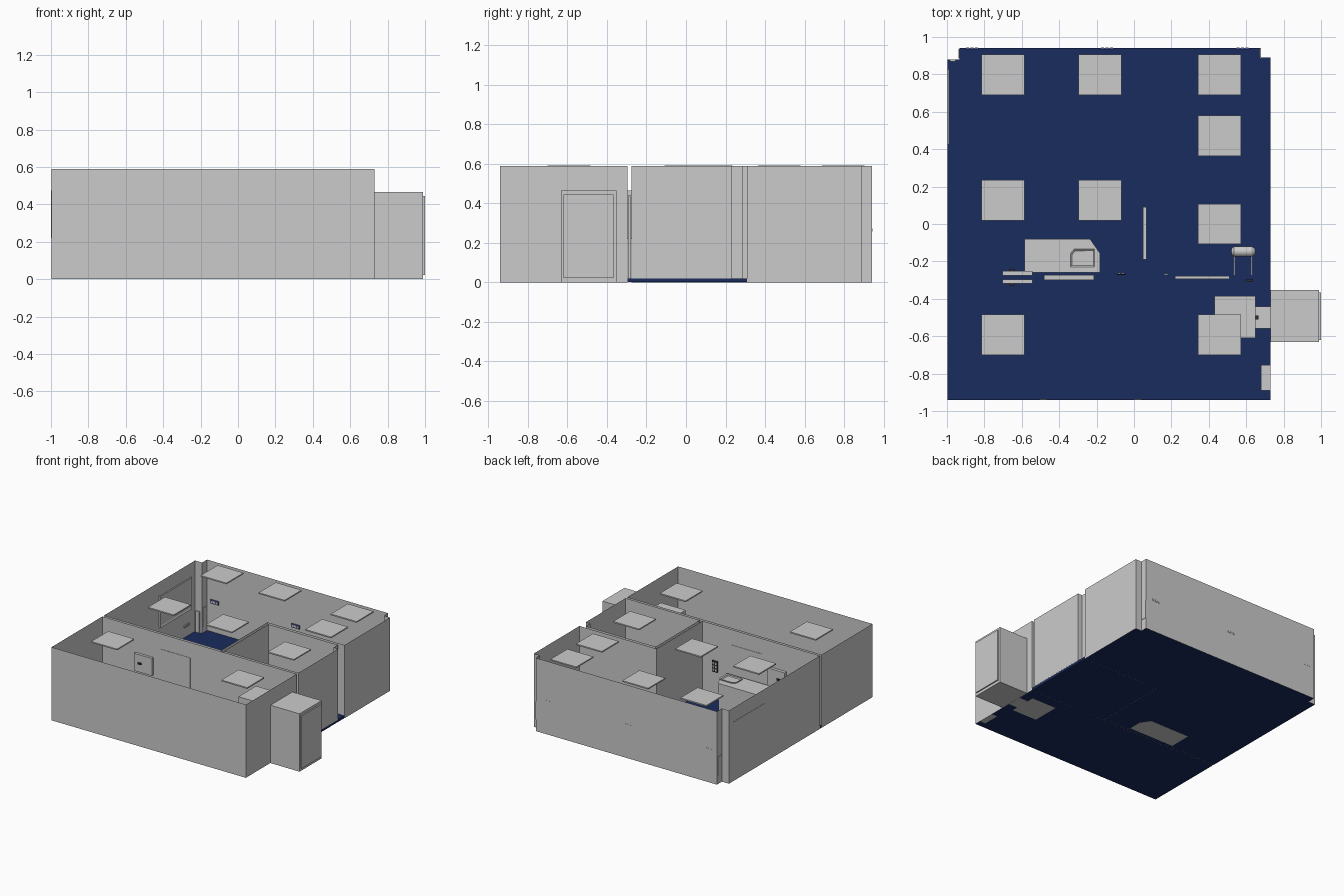
import bpy, bmesh, math

H = 0.588      # wall height
SLAB = 0.02    # floor thickness


def material(name, rgb):
    m = bpy.data.materials.new(name)
    m.diffuse_color = (*rgb, 1)
    return m


BLUE = material("floor_blue", (0.01, 0.025, 0.11))
DARK = material("dark_plate", (0.03, 0.03, 0.03))
NAVY = material("socket_blue", (0.08, 0.1, 0.3))


def finish(name, bm, mat=None):
    bmesh.ops.recalc_face_normals(bm, faces=bm.faces)
    me = bpy.data.meshes.new(name)
    bm.to_mesh(me)
    bm.free()
    ob = bpy.data.objects.new(name, me)
    bpy.context.collection.objects.link(ob)
    if mat:
        me.materials.append(mat)
    return ob


def prism(name, pts, z0, z1, mat=None, caps=True):
    """Outline raised from z0 to z1; without caps it is a ring of wall sheets."""
    bm = bmesh.new()
    low = [bm.verts.new((x, y, z0)) for x, y in pts]
    top = [bm.verts.new((x, y, z1)) for x, y in pts]
    n = len(pts)
    for i in range(n):
        j = (i + 1) % n
        bm.faces.new((low[i], low[j], top[j], top[i]))
    if caps:
        bm.faces.new(low[::-1])
        bm.faces.new(top)
    return finish(name, bm, mat)


def box(name, x0, x1, y0, y1, z0, z1, mat=None):
    return prism(name, [(x0, y0), (x1, y0), (x1, y1), (x0, y1)], z0, z1, mat)


def inset_top(ob, thick, depth, axis):
    """Inset the face that points furthest along axis and push it by depth."""
    bm = bmesh.new()
    bm.from_mesh(ob.data)
    bm.normal_update()
    f = max(bm.faces, key=lambda f: f.normal[axis])
    bmesh.ops.inset_region(bm, faces=[f], thickness=thick)
    for v in f.verts:
        v.co[axis] += depth
    bm.to_mesh(ob.data)
    bm.free()


# Rooms: three closed rings of wall sheets with narrow gaps between them
front_room = [(-0.998, -0.943), (0.73, -0.943), (0.73, -0.297), (-0.998, -0.297)]
main_room = [(-0.998, -0.275), (0.045, -0.275), (0.045, 0.31), (0.73, 0.31),
             (0.73, 0.89), (0.675, 0.89), (0.675, 0.943), (-0.935, 0.943),
             (-0.935, 0.88), (-0.998, 0.88)]
wash_room = [(0.07, -0.275), (0.73, -0.275), (0.73, 0.23), (0.69, 0.23),
             (0.69, 0.285), (0.07, 0.285)]
prism("front_room_walls", front_room, 0, H, caps=False)
prism("main_room_walls", main_room, 0, H, caps=False)
prism("wash_room_walls", wash_room, SLAB, H, caps=False)

# Floor slab under all rooms
prism("floor", [(-0.997, -0.942), (0.729, -0.942), (0.729, 0.889), (0.674, 0.889),
                (0.674, 0.942), (-0.934, 0.942), (-0.934, 0.879), (-0.997, 0.879)],
      0.001, SLAB, BLUE)

# Ceiling light panels
for i, (x, y) in enumerate([(-0.70, 0.797), (-0.183, 0.797), (0.457, 0.797),
                            (0.457, 0.472), (-0.70, 0.128), (-0.183, 0.128),
                            (0.457, 0.0), (-0.70, -0.592), (0.457, -0.592)]):
    box(f"ceiling_light_{i}", x - 0.115, x + 0.115, y - 0.108, y + 0.108, 0.58, 0.59)

# Outside unit with framed door
box("outside_unit", 0.731, 0.99, -0.632, -0.353, 0, 0.465)
box("outside_unit_door", 0.99, 1.0, -0.62, -0.367, 0.022, 0.445)

# Cabinet and its duct through to the outside unit
box("cabinet", 0.43, 0.65, -0.61, -0.385, 0, 0.445)
box("cabinet_duct", 0.65, 0.73, -0.56, -0.44, 0, 0.35)
box("duct_knob", 0.65, 0.665, -0.51, -0.49, 0.35, 0.37, DARK)
box("low_cupboard", 0.68, 0.729, -0.89, -0.755, 0, 0.2)

# Counter with cut corner and a recessed sink
prism("counter", [(-0.585, -0.26), (-0.183, -0.26), (-0.183, -0.155),
                  (-0.235, -0.08), (-0.585, -0.08)], 0, 0.235)
sink = prism("sink", [(-0.34, -0.23), (-0.21, -0.23), (-0.21, -0.135), (-0.32, -0.135),
                      (-0.34, -0.16)], 0.233, 0.243)
inset_top(sink, 0.01, -0.007, 2)

# Pass-through window, doors in the wall gaps
box("divider_window", -0.48, -0.215, -0.3, -0.272, 0.22, 0.465)
box("wash_room_front_door", 0.22, 0.51, -0.294, -0.278, SLAB, 0.44)
box("wash_room_side_door", 0.048, 0.067, -0.19, 0.09, SLAB, 0.44)

# Wall boxes on both sides of the divider
for y0, y1, k in ((-0.318, -0.297, -0.323), (-0.275, -0.25, -0.245)):
    box("wall_box", -0.703, -0.543, y0, y1, 0.24, 0.38)
    box("wall_box_handle", -0.665, -0.635, k - 0.005, k + 0.005, 0.305, 0.318, DARK)

# Left window slab with a framed inner face
win = box("left_window", -1.0, -0.988, 0.425, 0.83, 0.22, 0.475)
inset_top(win, 0.02, -0.005, 0)

# Triple sockets, plate inside and three contacts showing outside
for x in (-0.865, -0.145, 0.58):
    box("back_socket_plate", x - 0.037, x + 0.037, 0.934, 0.942, 0.25, 0.28, NAVY)
    for k in (-1, 0, 1):
        box("back_socket", x + k * 0.024 - 0.008, x + k * 0.024 + 0.008,
            0.932, 0.945, 0.257, 0.273)
for k in (-1, 0, 1):
    box("left_socket", -0.998, -0.99, 0.762 + k * 0.024, 0.778 + k * 0.024, 0.1, 0.118)
for x in (-0.485, 0.02):
    box("front_socket", x - 0.018, x + 0.018, -0.942, -0.936, 0.1, 0.13)

# Plates in the corner recesses
box("right_corner_plate", 0.672, 0.678, 0.892, 0.94, 0.09, 0.235)
box("left_corner_plate", -0.938, -0.932, 0.885, 0.935, 0.07, 0.22)
box("left_corner_rack", -0.985, -0.955, 0.87, 0.879, 0.02, 0.19)

# Switch panel above the counter end, with a grid of buttons, and small switches
box("switch_panel", -0.092, -0.045, -0.274, -0.266, 0.21, 0.3, DARK)
for r in range(3):
    for c in range(2):
        x, z = -0.085 + c * 0.019, 0.22 + r * 0.026
        box("switch_button", x, x + 0.013, -0.267, -0.263, z, z + 0.018)
box("wash_room_switch", 0.16, 0.182, -0.274, -0.264, 0.25, 0.28)
box("front_room_switch", 0.595, 0.635, -0.307, -0.298, 0.25, 0.28, DARK)

# Washroom tank: rounded horizontal cylinder lathed about x
bm = bmesh.new()
prof = [(0, 0), (0.005, 0.016), (0.018, 0.028), (0.112, 0.028), (0.13, 0.016), (0.135, 0)]
vs = [bm.verts.new((0.517 + x, -0.147 + r, 0.2)) for x, r in prof]
es = [bm.edges.new(p) for p in zip(vs, vs[1:])]
bmesh.ops.spin(bm, geom=vs + es, cent=(0, -0.147, 0.2), axis=(1, 0, 0),
               angle=2 * math.pi, steps=24)
bmesh.ops.remove_doubles(bm, verts=bm.verts, dist=1e-4)
tank = finish("washroom_tank", bm)
for x in (0.535, 0.63):
    box("tank_bracket", x - 0.004, x + 0.004, -0.275, -0.15, 0.195, 0.205)
bpy.context.view_layer.objects.active = tank
tank.select_set(True)
bpy.ops.object.shade_smooth_by_angle()
